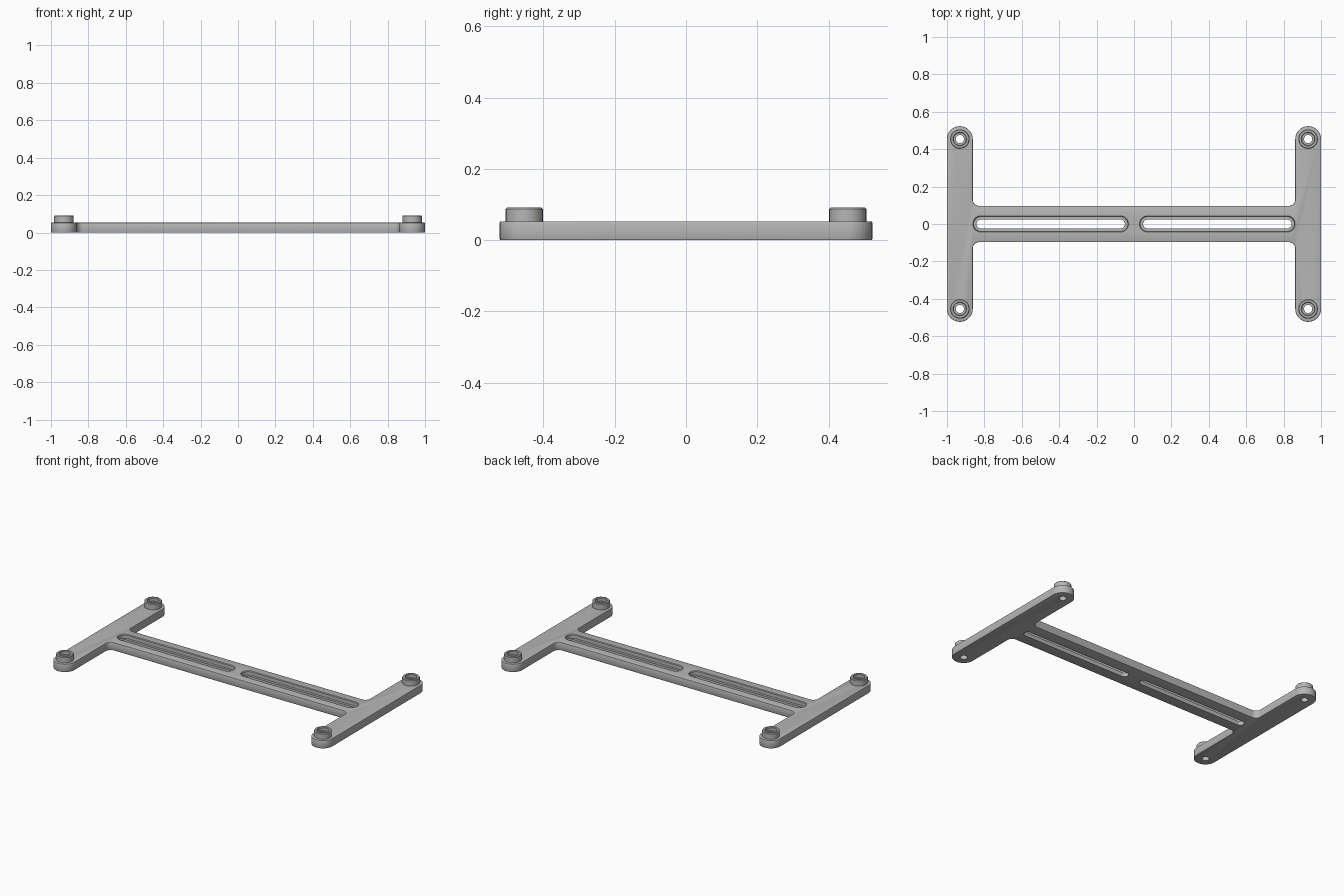
import bpy, bmesh
from math import cos, sin, pi, radians
from mathutils import Matrix

if "Cube" in bpy.data.objects:
    bpy.data.objects.remove(bpy.data.objects["Cube"], do_unlink=True)

TOP = 0.053                      # plate thickness
BOSS_TOP = 0.092
END_X, END_Y, END_R = 0.931, 0.454, 0.069
BAR_HALF, FILLET = 0.097, 0.033
HOLE_R, CHAMFER = 0.022, 0.004
SLOT_IN, SLOT_OUT = 0.073, 0.818  # centres of the slot's round ends

grey = bpy.data.materials.new("matte grey")
grey.diffuse_color = (0.47, 0.47, 0.47, 1)
grey.use_nodes = True
grey.node_tree.nodes["Principled BSDF"].inputs["Base Color"].default_value = grey.diffuse_color


def arc(cx, cy, r, a0, a1, n):
    angles = [radians(a0 + (a1 - a0) * i / n) for i in range(n + 1)]
    return [(cx + r * cos(a), cy + r * sin(a)) for a in angles]


def finish(name, bm):
    bmesh.ops.recalc_face_normals(bm, faces=bm.faces)
    mesh = bpy.data.meshes.new(name)
    bm.to_mesh(mesh)
    bm.free()
    mesh.materials.append(grey)
    ob = bpy.data.objects.new(name, mesh)
    bpy.context.collection.objects.link(ob)
    return ob


def loft(name, sections):
    """Solid through stacked outlines, each given as (points, height)."""
    bm = bmesh.new()
    rings = [[bm.verts.new((x, y, z)) for x, y in pts] for pts, z in sections]
    n = len(rings[0])
    for low, high in zip(rings, rings[1:]):
        for i in range(n):
            j = (i + 1) % n
            bm.faces.new((low[i], low[j], high[j], high[i]))
    bm.faces.new(rings[0])
    bm.faces.new(rings[-1])
    return finish(name, bm)


def activate(ob):
    bpy.ops.object.select_all(action='DESELECT')
    ob.select_set(True)
    bpy.context.view_layer.objects.active = ob


def apply(ob, mod):
    activate(ob)
    bpy.ops.object.modifier_apply(modifier=mod.name)


def cut(ob, cutter):
    mod = ob.modifiers.new("cut", 'BOOLEAN')
    mod.operation, mod.solver, mod.object = 'DIFFERENCE', 'EXACT', cutter
    apply(ob, mod)
    bpy.data.objects.remove(cutter, do_unlink=True)


def stadium(sign, r):
    pts = arc(SLOT_OUT, 0, r, -90, 90, 16) + arc(SLOT_IN, 0, r, 90, 270, 16)
    return [(sign * x, y) for x, y in pts]


# H-shaped plate: one quarter outline mirrored four ways
quarter = arc(END_X - END_R - FILLET, BAR_HALF + FILLET, FILLET, -90, 0, 8)
quarter += arc(END_X, END_Y, END_R, 180, 0, 20)
outline = []
for sx, sy in ((1, 1), (1, -1), (-1, -1), (-1, 1)):
    part = [(sx * x, sy * y) for x, y in quarter]
    outline += part if sx == sy else part[::-1]
plate = loft("frame_plate", [(outline, 0), (outline, TOP)])
bevel = plate.modifiers.new("edge", 'BEVEL')
bevel.width, bevel.segments = CHAMFER, 2
bevel.limit_method, bevel.angle_limit = 'ANGLE', radians(40)
apply(plate, bevel)

# Stepped slots along the crossbar
for sign in (-1, 1):
    wide, wider = stadium(sign, 0.040), stadium(sign, 0.048)
    cut(plate, loft("recess_cutter", [(wide, TOP / 2), (wide, TOP - CHAMFER),
                                      (wider, TOP + CHAMFER)]))
    narrow = stadium(sign, 0.024)
    cut(plate, loft("slot_cutter", [(narrow, -0.02), (narrow, TOP * 0.8)]))

# Screw holes and hollow bosses at the four tips
boss_profile = [(HOLE_R, TOP), (HOLE_R, 0.07), (0.034, 0.07), (0.034, BOSS_TOP - CHAMFER),
                (0.037, BOSS_TOP), (0.048, BOSS_TOP), (0.052, BOSS_TOP - CHAMFER), (0.052, TOP)]
parts = [plate]
for sx, side in ((-1, "right"), (1, "left")):
    for sy, end in ((-1, "front"), (1, "back")):
        cx, cy = sx * END_X, sy * END_Y
        circle = arc(cx, cy, HOLE_R, 0, 360, 32)[:-1]
        cut(plate, loft("hole_cutter", [(circle, -0.02), (circle, TOP + 0.02)]))
        bm = bmesh.new()
        verts = [bm.verts.new((r, 0, z)) for r, z in boss_profile]
        edges = [bm.edges.new((verts[i - 1], verts[i])) for i in range(len(verts))]
        bmesh.ops.spin(bm, geom=verts + edges, axis=(0, 0, 1), cent=(0, 0, 0),
                       angle=2 * pi, steps=32)
        bmesh.ops.remove_doubles(bm, verts=bm.verts, dist=0.0001)
        bm.transform(Matrix.Translation((cx, cy, 0)))
        parts.append(finish(f"boss_{end}_{side}", bm))

for ob in parts:
    activate(ob)
    bpy.ops.object.shade_smooth_by_angle(angle=radians(30))
